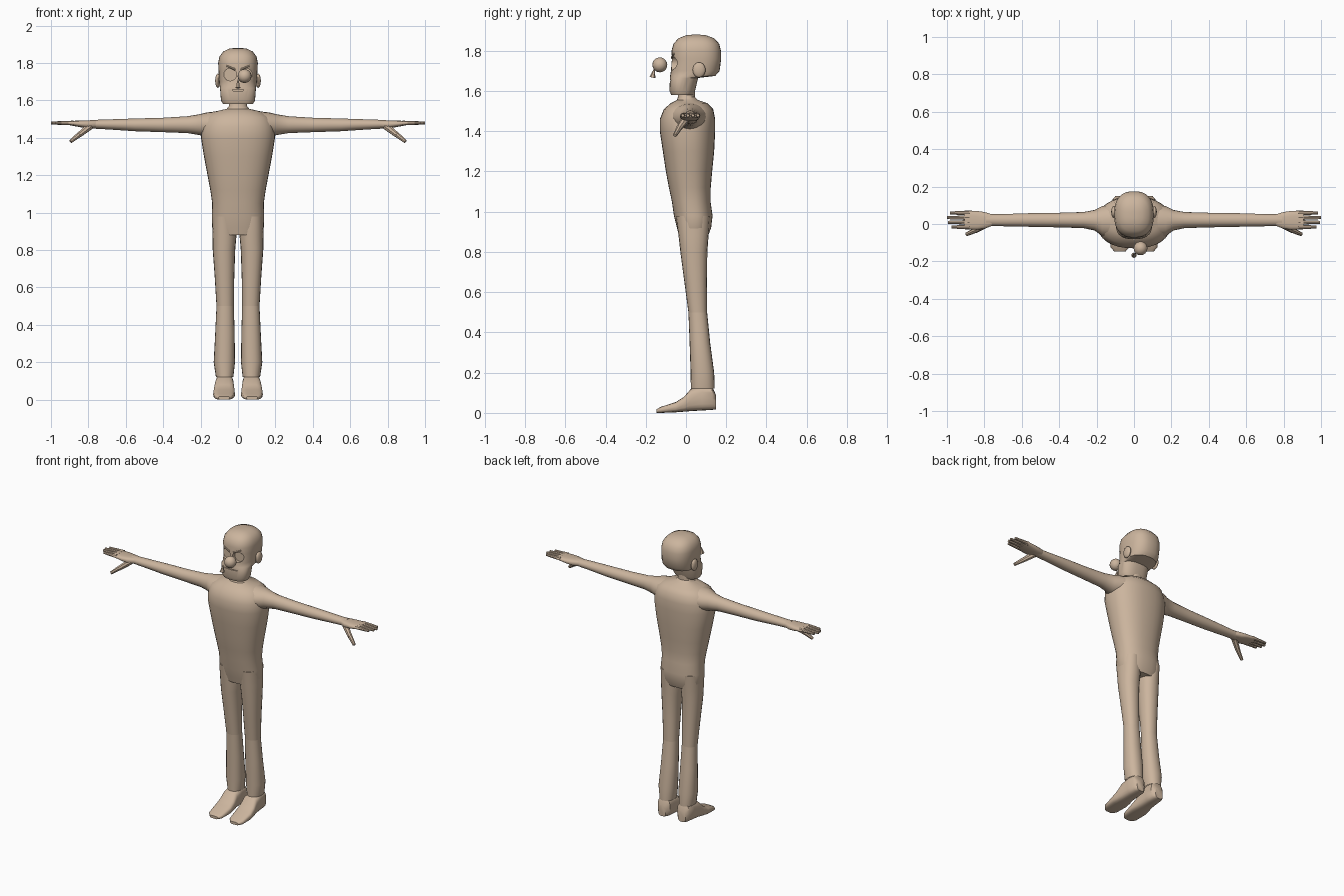
import bpy
import bmesh
from math import cos, sin, pi, radians
from mathutils import Vector

if "Cube" in bpy.data.objects:
    bpy.data.objects.remove(bpy.data.objects["Cube"])

skin = bpy.data.materials.new("warm tan skin")
skin.use_nodes = True
skin.diffuse_color = (0.60, 0.46, 0.34, 1)
skin.node_tree.nodes["Principled BSDF"].inputs["Base Color"].default_value = skin.diffuse_color


def finish(name, bm, flip=False, angle=40):
    """Turn a bmesh into a smooth shaded object with the skin material."""
    bmesh.ops.recalc_face_normals(bm, faces=bm.faces)
    if flip:
        bmesh.ops.reverse_faces(bm, faces=bm.faces)
    mesh = bpy.data.meshes.new(name)
    bm.to_mesh(mesh)
    bm.free()
    mesh.materials.append(skin)
    obj = bpy.data.objects.new(name, mesh)
    bpy.context.collection.objects.link(obj)
    smooth(obj, angle)
    return obj


def smooth(obj, angle=40):
    bpy.ops.object.select_all(action="DESELECT")
    obj.select_set(True)
    bpy.context.view_layer.objects.active = obj
    bpy.ops.object.shade_smooth_by_angle(angle=radians(angle))


def loft(name, axis, rings, side=1, power=2.0, sides=20, caps=True, flip=False):
    """Skin rounded sections; each ring is (position, min a, max a, min b, max b)."""
    order = {"x": (2, 0, 1), "y": (0, 2, 1), "z": (0, 1, 2)}[axis]
    bm = bmesh.new()
    loops = []
    for t, a0, a1, b0, b1 in rings:
        loop = []
        for i in range(sides):
            ang = 2 * pi * i / sides
            c, s = cos(ang), sin(ang)
            c = abs(c) ** (2 / power) * (1 if c > 0 else -1)
            s = abs(s) ** (2 / power) * (1 if s > 0 else -1)
            a = (a0 + a1) / 2 + c * (a1 - a0) / 2
            b = (b0 + b1) / 2 + s * (b1 - b0) / 2
            # a, b, t are sorted into x, y, z
            co = (t, a, b) if axis == "x" else tuple((a, b, t)[k] for k in order)
            loop.append(bm.verts.new((co[0] * side, co[1], co[2])))
        loops.append(loop)
    for low, high in zip(loops, loops[1:]):
        for i in range(sides):
            j = (i + 1) % sides
            bm.faces.new((low[i], low[j], high[j], high[i]))
    if caps:
        bm.faces.new(loops[0])
        bm.faces.new(loops[-1])
    return finish(name, bm, flip)


def rod(name, start, end, r0, r1, sides=8):
    """Tapered rod between two points."""
    start, end = Vector(start), Vector(end)
    bm = bmesh.new()
    bmesh.ops.create_cone(bm, cap_ends=True, segments=sides, radius1=r0, radius2=r1,
                          depth=(end - start).length)
    turn = (end - start).to_track_quat("Z", "Y").to_matrix()
    bmesh.ops.rotate(bm, verts=bm.verts, matrix=turn)
    bmesh.ops.translate(bm, verts=bm.verts, vec=(start + end) / 2)
    return finish(name, bm)


def ball(name, centre, size):
    bm = bmesh.new()
    bmesh.ops.create_uvsphere(bm, u_segments=16, v_segments=10, radius=1)
    bmesh.ops.scale(bm, verts=bm.verts, vec=size)
    bmesh.ops.translate(bm, verts=bm.verts, vec=centre)
    return finish(name, bm)


def carve(target, cutter):
    mod = target.modifiers.new("carve", "BOOLEAN")
    mod.operation = "DIFFERENCE"
    mod.solver = "EXACT"
    mod.object = cutter
    bpy.context.view_layer.objects.active = target
    bpy.ops.object.modifier_apply(modifier=mod.name)
    bpy.data.objects.remove(cutter)


# Torso from pelvis to shoulders, running into the neck
torso = [(0.88, 0.12, -0.035, 0.11), (0.92, 0.138, -0.045, 0.125), (0.98, 0.14, -0.06, 0.132),
         (1.05, 0.138, -0.07, 0.122), (1.12, 0.148, -0.085, 0.123), (1.2, 0.163, -0.1, 0.13),
         (1.3, 0.182, -0.115, 0.14), (1.4, 0.198, -0.13, 0.145), (1.46, 0.195, -0.13, 0.145),
         (1.51, 0.175, -0.11, 0.135), (1.54, 0.125, -0.075, 0.105), (1.555, 0.06, -0.045, 0.06),
         (1.57, 0.048, -0.04, 0.045), (1.64, 0.045, -0.038, 0.045)]
loft("torso", "z", [(z, -w, w, y0, y1) for z, w, y0, y1 in torso], power=2.3, sides=32)

# Head with jaw and overhanging skull
skull = [(1.58, 0.08, -0.073, 0.035), (1.6, 0.091, -0.082, 0.045), (1.665, 0.096, -0.08, 0.06),
         (1.675, 0.098, -0.079, 0.145), (1.7, 0.101, -0.075, 0.167), (1.76, 0.104, -0.07, 0.175),
         (1.8, 0.106, -0.072, 0.174), (1.835, 0.099, -0.062, 0.165), (1.862, 0.078, -0.038, 0.14),
         (1.877, 0.045, 0.0, 0.1), (1.88, 0.015, 0.03, 0.07)]
head = loft("head", "z", [(z, -w, w, y0, y1) for z, w, y0, y1 in skull], power=2.5, sides=32)
for x in (-0.042, 0.042):
    carve(head, rod("socket_cutter", (x, -0.12, 1.738), (x, -0.045, 1.738), 0.034, 0.034, 16))
carve(head, loft("mouth_cutter", "y", [(-0.1, -0.05, 0.05, 1.651, 1.656),
                                       (-0.07, -0.05, 0.05, 1.651, 1.656)]))
smooth(head)

# Loose eyeball and nose in front of the face
ball("floating_eye", (0.035, -0.13, 1.73), (0.037, 0.037, 0.037))
rod("floating_nose", (0, -0.167, 1.667), (0, -0.157, 1.71), 0.015, 0.003, 6)

for side, word in ((1, "left"), (-1, "right")):
    # Ear and slanted brow
    ear = ball(word + "_ear", (side * 0.108, 0.065, 1.705), (0.014, 0.032, 0.038))
    rod(word + "_brow", (side * 0.015, -0.07, 1.765), (side * 0.062, -0.06, 1.785), 0.006, 0.004)

    # Arm blending out of the shoulder
    loft(word + "_arm", "x", [
        (0.1, -0.08, 0.11, 1.4, 1.543), (0.17, -0.065, 0.095, 1.405, 1.535),
        (0.21, -0.035, 0.075, 1.415, 1.525), (0.27, -0.022, 0.064, 1.425, 1.515),
        (0.4, -0.018, 0.06, 1.43, 1.507), (0.55, -0.015, 0.058, 1.435, 1.503),
        (0.7, -0.012, 0.053, 1.445, 1.498), (0.79, -0.01, 0.052, 1.45, 1.495)], side)

    # Palm, four fingers and a drooping thumb
    loft(word + "_palm", "x", [
        (0.76, -0.01, 0.052, 1.452, 1.494), (0.8, -0.026, 0.064, 1.45, 1.493),
        (0.84, -0.03, 0.07, 1.456, 1.492), (0.905, -0.028, 0.072, 1.468, 1.49)], side, power=2.6)
    for i, tip in enumerate((0.975, 0.995, 1.0, 0.985)):
        y = -0.016 + i * 0.025
        rod(f"{word}_finger_{i + 1}", (side * 0.88, y, 1.479), (side * tip, y, 1.479),
            0.0125, 0.008)
    rod(word + "_thumb", (side * 0.79, 0.0, 1.463), (side * 0.85, -0.035, 1.415), 0.02, 0.015)
    rod(word + "_thumb_tip", (side * 0.845, -0.032, 1.42), (side * 0.895, -0.055, 1.38),
        0.015, 0.01)

    # Thigh, then shin; the right shin is turned inside out
    loft(word + "_thigh", "z", [
        (0.98, 0.02, 0.135, -0.05, 0.12), (0.88, 0.008, 0.137, -0.037, 0.112),
        (0.8, 0.015, 0.135, -0.028, 0.106), (0.65, 0.02, 0.124, -0.008, 0.104),
        (0.5, 0.022, 0.115, 0.012, 0.105)], side, power=2.2)
    loft(word + "_shin", "z", [
        (0.5, 0.022, 0.115, 0.012, 0.105), (0.35, 0.018, 0.122, 0.018, 0.12),
        (0.2, 0.016, 0.13, 0.023, 0.14), (0.12, 0.025, 0.118, 0.024, 0.143)],
        side, power=2.2, caps=False, flip=side < 0)

    # Foot from toe to heel
    loft(word + "_foot", "y", [
        (-0.147, 0.045, 0.105, 0.0, 0.018), (-0.125, 0.026, 0.125, 0.0, 0.03),
        (-0.05, 0.016, 0.133, 0.003, 0.054), (-0.01, 0.018, 0.13, 0.006, 0.08),
        (0.025, 0.022, 0.124, 0.009, 0.12), (0.08, 0.024, 0.12, 0.012, 0.135),
        (0.13, 0.026, 0.116, 0.015, 0.13), (0.149, 0.045, 0.1, 0.018, 0.09)], side, power=3.2)
